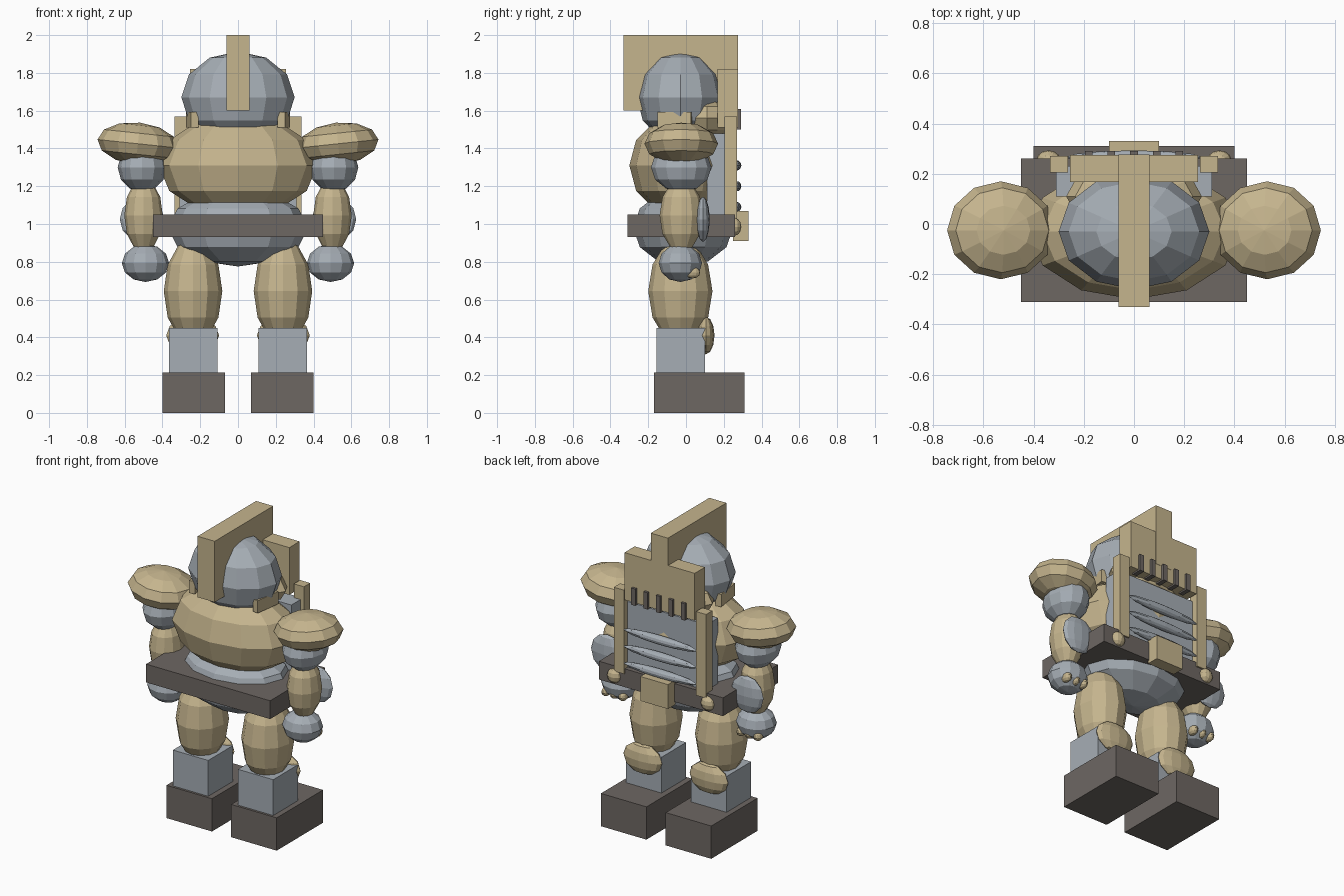
import bpy, math

default = bpy.data.objects.get("Cube")
if default:
    bpy.data.objects.remove(default, do_unlink=True)


def material(name, rgb):
    m = bpy.data.materials.new(name)
    m.use_nodes = True
    m.diffuse_color = (*rgb, 1)
    m.node_tree.nodes["Principled BSDF"].inputs["Base Color"].default_value = (*rgb, 1)
    return m


TAN = material("tan", (0.56, 0.46, 0.27))
BLUE = material("blue grey", (0.38, 0.42, 0.46))
DARK = material("dark brown", (0.155, 0.136, 0.124))


def finish(name, mat, rotation):
    ob = bpy.context.object
    ob.name = name
    ob.data.name = name
    ob.data.materials.append(mat)
    ob.rotation_euler = rotation
    return ob


def ball(name, mat, centre, radii, rotation=(0, 0, 0)):
    """Faceted ellipsoid with flat faces."""
    bpy.ops.mesh.primitive_uv_sphere_add(segments=12, ring_count=6, radius=1, location=centre)
    bpy.context.object.scale = radii
    return finish(name, mat, rotation)


def box(name, mat, xs, ys, zs, rotation=(0, 0, 0)):
    """Block given by its extent on each axis."""
    spans = (xs, ys, zs)
    bpy.ops.mesh.primitive_cube_add(size=1, location=[(a + b) / 2 for a, b in spans])
    bpy.context.object.scale = [abs(b - a) for a, b in spans]
    return finish(name, mat, rotation)


# Head, crest and face guard
ball("head", BLUE, (0, -0.03, 1.67), (0.30, 0.23, 0.243))
box("crest", TAN, (-0.062, 0.062), (-0.33, 0.276), (1.6, 2.0))
ball("face_guard", TAN, (0, 0.11, 1.56), (0.27, 0.13, 0.125))

# Torso
ball("chest", TAN, (0, -0.03, 1.31), (0.42, 0.27, 0.27))
ball("pelvis", BLUE, (0, -0.015, 0.98), (0.37, 0.265, 0.205))
box("belt", DARK, (-0.45, 0.45), (-0.31, 0.26), (0.93, 1.05))
box("belt_buckle", TAN, (-0.1, 0.1), (0.25, 0.33), (0.91, 1.07))

# Grille assembly
box("grille_panel", BLUE, (-0.31, 0.31), (0.11, 0.23), (1.0, 1.48))
box("vent_plate", TAN, (-0.255, 0.255), (0.168, 0.274), (1.51, 1.82))
for i in range(3):
    ball(f"grille_slat_{i + 1}", BLUE, (0, 0.265, 1.31 - 0.11 * i), (0.27, 0.028, 0.028))
for i in range(-2, 3):
    x = 0.09 * i
    box(f"vent_bar_{i + 3}", DARK, (x - 0.015, x + 0.015), (0.22, 0.29), (1.5, 1.61))

# Paired parts
for side, s in (("left", 1), ("right", -1)):
    def pair_ball(name, mat, centre, radii, tilt=0):
        x, y, z = centre
        ball(f"{side}_{name}", mat, (s * x, y, z), radii, (0, s * tilt, 0))

    def pair_box(name, mat, xs, ys, zs, turn=0):
        box(f"{side}_{name}", mat, (s * xs[0], s * xs[1]), ys, zs, (0, 0, s * turn))

    # Head and torso trim
    pair_box("cheek_bar", TAN, (0.222, 0.262), (-0.15, 0.03), (1.51, 1.592), math.radians(-8))
    pair_box("grille_pillar", TAN, (0.262, 0.335), (0.205, 0.27), (1.02, 1.57))
    pair_ball("belt_knob", TAN, (0.34, 0.255, 0.985), (0.048, 0.038, 0.048))

    # Arm
    pair_ball("shoulder", TAN, (0.53, -0.025, 1.425), (0.215, 0.195, 0.112), math.radians(-6))
    pair_ball("upper_arm", BLUE, (0.507, -0.025, 1.3), (0.13, 0.16, 0.13))
    pair_ball("forearm", TAN, (0.5, -0.025, 1.045), (0.102, 0.115, 0.195))
    pair_ball("elbow_disc", BLUE, (0.508, 0.09, 1.025), (0.118, 0.036, 0.12))
    pair_ball("hand", BLUE, (0.49, -0.03, 0.793), (0.125, 0.115, 0.1))
    for i in (-1, 0, 1):
        pair_ball(f"finger_{i + 2}", TAN, (0.49 + 0.062 * i, 0.035, 0.742), (0.026, 0.04, 0.03))

    # Leg
    pair_ball("thigh", TAN, (0.238, -0.03, 0.645), (0.155, 0.17, 0.28))
    pair_ball("knee_pad", TAN, (0.24, 0.105, 0.41), (0.14, 0.046, 0.1))
    pair_box("shin", BLUE, (0.108, 0.364), (-0.155, 0.1), (0.21, 0.45))
    pair_box("foot", DARK, (0.07, 0.4), (-0.17, 0.31), (0, 0.215))
